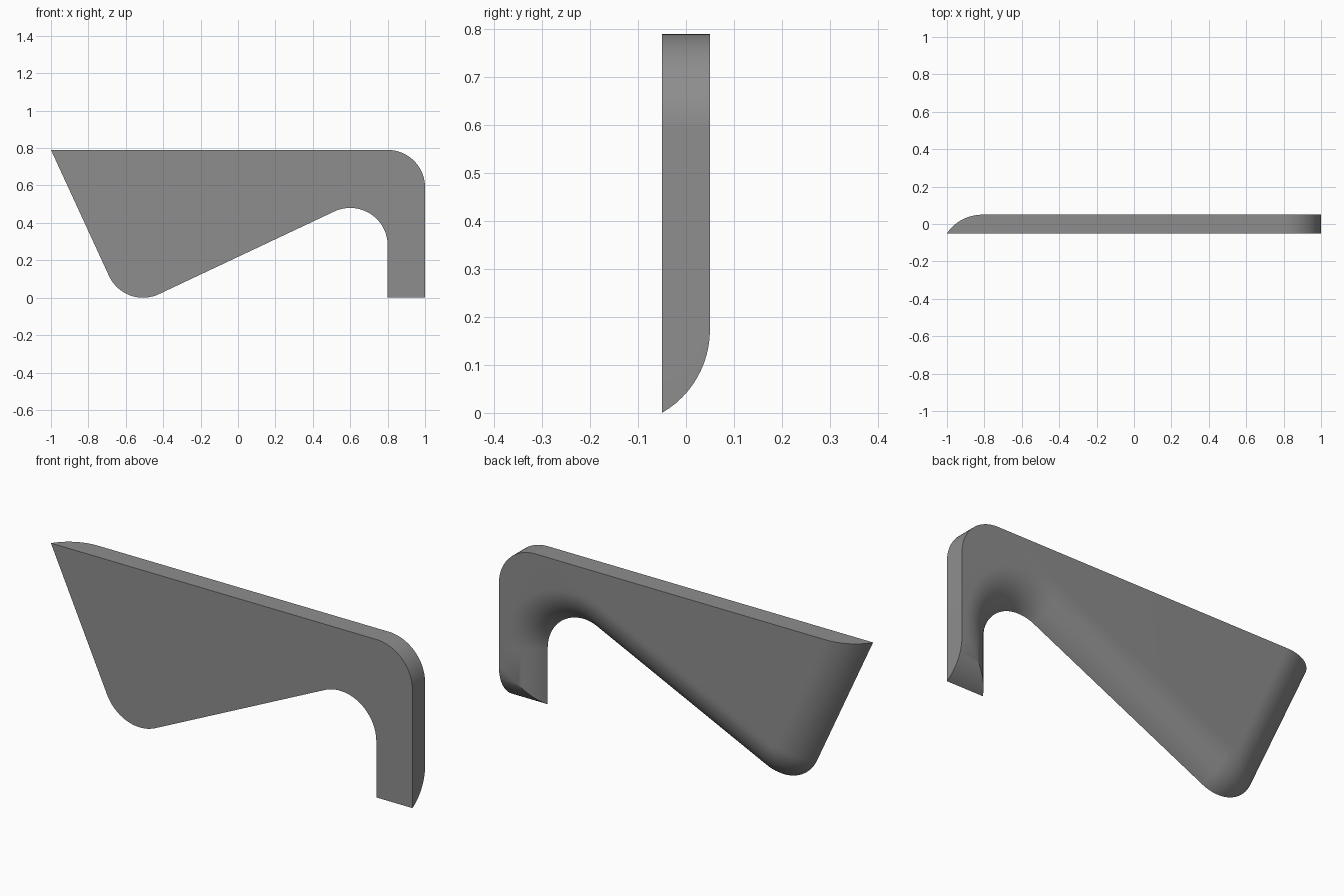
import bpy, bmesh, math

if "Cube" in bpy.data.objects:
    bpy.data.objects.remove(bpy.data.objects["Cube"])

R = 0.2                      # radius of every rounding
A = math.radians(25)         # tilt of the slanted edges
TOP, HALF = 0.79, 0.05       # plate height and half thickness
LOW = (-0.508, 0.2)          # centre of the lower left rounding
ARCH = (0.6, 0.28)           # centre of the arch
CORNER = (0.8, TOP - R)      # centre of the upper right rounding


def arc(centre, r, start, end, n=20):
    return [(centre[0] + r * math.cos(start + (end - start) * i / n),
             centre[1] + r * math.sin(start + (end - start) * i / n)) for i in range(n + 1)]


def outline(d):
    """Outline with the left, lower, arch and foot edges moved inward by d."""
    pts = [(-1 + d / math.cos(A), TOP)]
    pts += arc(LOW, R - d, math.pi + A, 1.5 * math.pi + A)
    pts += arc(ARCH, R + d, math.pi / 2 + A, 0, 28)
    pts += [(0.8 + d, d), (1, d)]
    pts += arc(CORNER, R, 0, math.pi / 2)
    return pts


# Plate: outlines stacked from front to back along a rounded edge profile
bm = bmesh.new()
rings = []
STEPS = 12
for k in range(STEPS + 1):
    t = math.radians(30 + 60 * k / STEPS)
    y = HALF - R + R * math.sin(t)
    d = R * (math.cos(math.radians(30)) - math.cos(t))
    rings.append([bm.verts.new((x, y, z)) for x, z in outline(d)])
n = len(rings[0])
for a, b in zip(rings, rings[1:]):
    for i in range(n):
        j = (i + 1) % n
        bm.faces.new((a[i], a[j], b[j], b[i]))
bm.faces.new(rings[0])
bm.faces.new(rings[-1])
bmesh.ops.recalc_face_normals(bm, faces=bm.faces)

mesh = bpy.data.meshes.new("bracket_plate")
bm.to_mesh(mesh)
bm.free()
plate = bpy.data.objects.new("bracket_plate", mesh)
bpy.context.collection.objects.link(plate)

# Plain grey
grey = bpy.data.materials.new("grey")
grey.diffuse_color = (0.27, 0.27, 0.27, 1)
grey.use_nodes = True
grey.node_tree.nodes["Principled BSDF"].inputs["Base Color"].default_value = grey.diffuse_color
mesh.materials.append(grey)

bpy.context.view_layer.objects.active = plate
plate.select_set(True)
bpy.ops.object.shade_smooth_by_angle(angle=math.radians(30))
